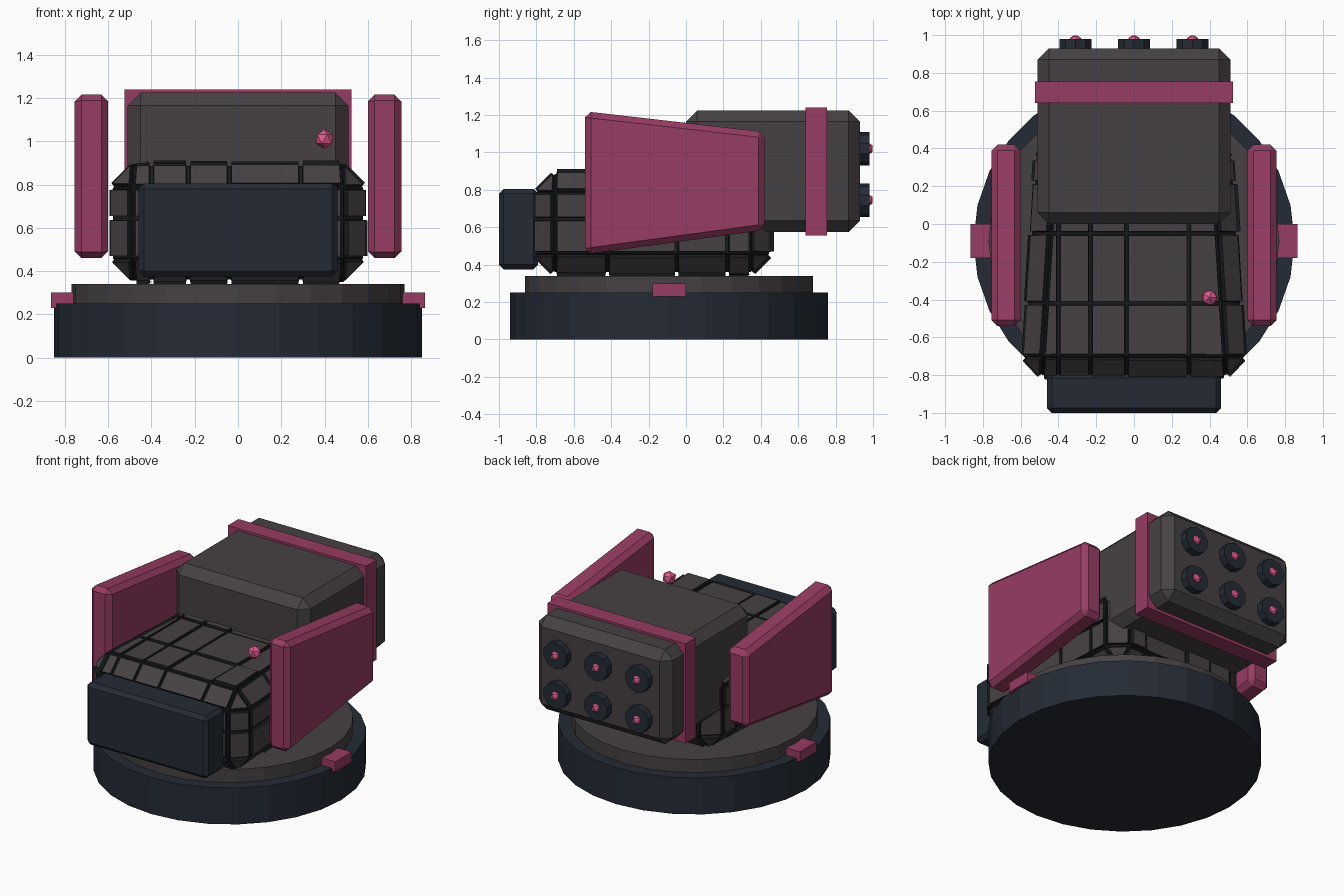
import bpy, bmesh, math, random
from mathutils import Vector, Matrix

if "Cube" in bpy.data.objects:
    bpy.data.objects.remove(bpy.data.objects["Cube"])

random.seed(4)


def material(name, rgb):
    m = bpy.data.materials.new(name)
    m.diffuse_color = (*rgb, 1)
    m.use_nodes = True
    m.node_tree.nodes["Principled BSDF"].inputs["Base Color"].default_value = m.diffuse_color
    return m


GREY = material("warm_grey", (0.062, 0.053, 0.056))
NAVY = material("dark_navy", (0.018, 0.024, 0.036))
PINK = material("magenta", (0.31, 0.045, 0.125))
GLOW = material("bright_pink", (0.75, 0.1, 0.27))
GROOVE = material("groove_black", (0.009, 0.010, 0.012))


def finish(name, bm, *mats):
    bmesh.ops.recalc_face_normals(bm, faces=bm.faces)
    me = bpy.data.meshes.new(name)
    bm.to_mesh(me)
    bm.free()
    for m in mats:
        me.materials.append(m)
    ob = bpy.data.objects.new(name, me)
    bpy.context.collection.objects.link(ob)
    return ob


def chamfer(bm, width):
    if width:
        bmesh.ops.bevel(bm, geom=bm.edges[:], offset=width, segments=1,
                        profile=0.5, affect='EDGES', clamp_overlap=True)


def box_mesh(lo, hi):
    bm = bmesh.new()
    bmesh.ops.create_cube(bm, size=1)
    for v in bm.verts:
        v.co = Vector([(a + b) / 2 + c * (b - a) for a, b, c in zip(lo, hi, v.co)])
    return bm


def box(name, lo, hi, mat, bevel=0):
    bm = box_mesh(lo, hi)
    chamfer(bm, bevel)
    return finish(name, bm, mat)


def disc(name, center, radius, depth, sides, mat, along_y=False):
    bm = bmesh.new()
    rot = Matrix.Rotation(math.pi / 2, 4, 'X') if along_y else Matrix()
    bmesh.ops.create_cone(bm, cap_ends=True, segments=sides, radius1=radius,
                          radius2=radius, depth=depth,
                          matrix=Matrix.Translation(center) @ rot)
    return finish(name, bm, mat)


def bead(name, center, radius):
    bm = bmesh.new()
    bmesh.ops.create_icosphere(bm, subdivisions=1, radius=radius,
                               matrix=Matrix.Translation(center))
    return finish(name, bm, GLOW)


# Turntable base
disc("base_ring", (0, -0.09, 0.125), 0.85, 0.25, 28, NAVY)
disc("turntable", (0, -0.09, 0.29), 0.77, 0.10, 28, GREY)

# Armoured hull: tapered chamfered block, cut into cells, raised plates
bm = box_mesh((-0.585, -0.80, 0.36), (0.585, 0.445, 0.885))
for v in bm.verts:
    if v.co.y > 0:
        v.co.x *= 0.87
chamfer(bm, 0.10)
cuts = [((x, 0, 0), (1, 0, 0)) for x in (-0.40, -0.23, -0.04, 0.29)]
cuts += [((0, y, 0), (0, 1, 0)) for y in (-0.42, -0.05, 0.22)]
cuts += [((0, 0, 0.645), (0, 0, 1))]
for co, no in cuts:
    bmesh.ops.bisect_plane(bm, geom=bm.verts[:] + bm.edges[:] + bm.faces[:],
                           plane_co=co, plane_no=no)
bm.normal_update()
plates = bm.faces[:]
rims = bmesh.ops.inset_individual(bm, faces=plates, thickness=0.012)["faces"]
for f in rims:
    f.material_index = 1
for f in plates:
    walls = bmesh.ops.inset_individual(bm, faces=[f], thickness=0.003,
                                       depth=random.uniform(0.012, 0.026))["faces"]
    for w in walls:
        w.material_index = 1
finish("armoured_hull", bm, GREY, GROOVE)

# Front nose block and sensor bead
box("nose_block", (-0.46, -1.0, 0.375), (0.46, -0.79, 0.805), NAVY, 0.025)
bead("sensor_bead", (0.40, -0.39, 1.01), 0.046)

# Side shields and turntable lugs, both sides
profile = [(-0.54, 0.455), (0.42, 0.585), (0.42, 1.11), (-0.54, 1.22)]
for side, s in (("left", -1), ("right", 1)):
    bm = bmesh.new()
    face = bm.faces.new([bm.verts.new((s * 0.60, y, z)) for y, z in profile])
    ext = bmesh.ops.extrude_face_region(bm, geom=[face])["geom"]
    for v in ext:
        if isinstance(v, bmesh.types.BMVert):
            v.co.x = s * 0.755
    bmesh.ops.recalc_face_normals(bm, faces=bm.faces)
    chamfer(bm, 0.032)
    finish(side + "_shield", bm, PINK)
    xs = sorted((s * 0.72, s * 0.865))
    box(side + "_lug", (xs[0], -0.18, 0.23), (xs[1], 0.0, 0.30), PINK)

# Rear launcher pod with band
box("launcher_pod", (-0.51, 0.0, 0.575), (0.51, 0.93, 1.225), GREY, 0.06)
box("launcher_band", (-0.525, 0.64, 0.555), (0.525, 0.755, 1.24), PINK)

# Six tubes with glowing tips
for i, x in enumerate((-0.31, 0, 0.31)):
    for j, z in enumerate((0.745, 1.02)):
        n = f"{i + 1}_{j + 1}"
        disc("tube_" + n, (x, 0.94, z), 0.09, 0.08, 10, NAVY, True)
        bead("tube_tip_" + n, (x, 0.963, z), 0.04)
